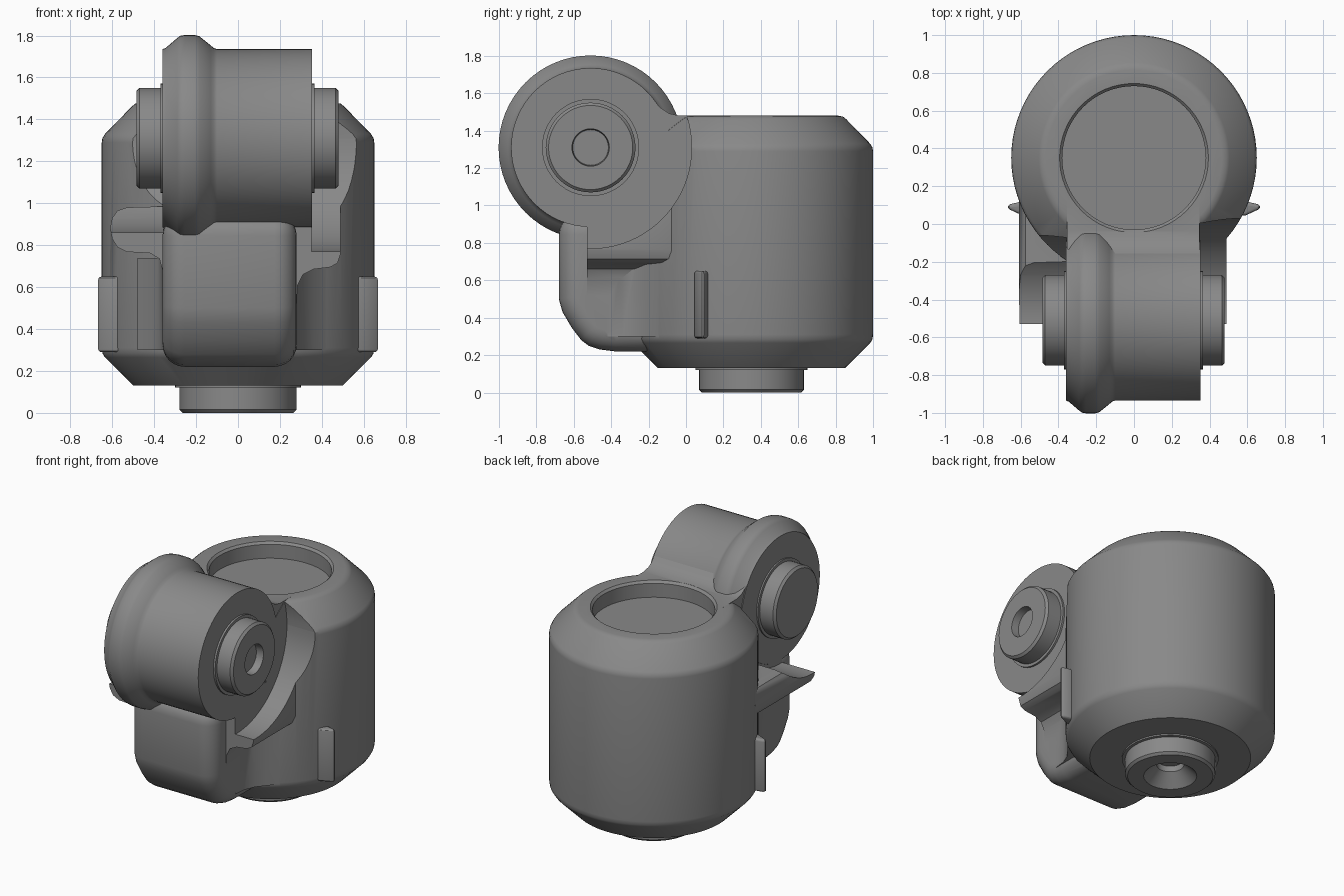
import bpy, bmesh
from math import pi, cos, sin, radians
from mathutils import Matrix, Vector

if "Cube" in bpy.data.objects:
    bpy.data.objects.remove(bpy.data.objects["Cube"])

HINGE = Matrix.Translation((0, -0.51, 1.31)) @ Matrix.Rotation(pi / 2, 4, 'Y')
BARREL = Matrix.Translation((0, 0.35, 0))
grey = bpy.data.materials.new("dark_grey")
grey.diffuse_color = (0.25, 0.25, 0.25, 1)
grey.use_nodes = True
grey.node_tree.nodes["Principled BSDF"].inputs["Base Color"].default_value = grey.diffuse_color


def finish(name, bm):
    bmesh.ops.recalc_face_normals(bm, faces=bm.faces)
    me = bpy.data.meshes.new(name)
    bm.to_mesh(me)
    bm.free()
    me.materials.append(grey)
    ob = bpy.data.objects.new(name, me)
    bpy.context.collection.objects.link(ob)
    return ob


def lathe(name, profile, matrix, n=64):
    """Revolve (radius, height) points; both ends are capped flat."""
    bm = bmesh.new()
    rings = [[bm.verts.new(matrix @ Vector((r * cos(2 * pi * i / n), r * sin(2 * pi * i / n), h)))
              for i in range(n)] for r, h in profile]
    for a, b in zip(rings, rings[1:]):
        for i in range(n):
            j = (i + 1) % n
            bm.faces.new((a[i], a[j], b[j], b[i]))
    bm.faces.new(rings[0])
    bm.faces.new(rings[-1])
    return finish(name, bm)


def extrude(name, points, axis, lo, hi):
    """Extrude a 2D outline along x (y,z points), y (x,z points) or z (x,y points)."""
    bm = bmesh.new()
    put = {'x': lambda p, d: (d, *p), 'y': lambda p, d: (p[0], d, p[1]), 'z': lambda p, d: (*p, d)}[axis]
    ends = [[bm.verts.new(put(p, d)) for p in points] for d in (lo, hi)]
    for e in ends:
        bm.faces.new(e)
    n = len(points)
    for i in range(n):
        j = (i + 1) % n
        bm.faces.new((ends[0][i], ends[0][j], ends[1][j], ends[1][i]))
    return finish(name, bm)


def apply(ob, kind, **settings):
    m = ob.modifiers.new(kind.lower(), kind)
    for k, v in settings.items():
        setattr(m, k, v)
    bpy.context.view_layer.objects.active = ob
    bpy.ops.object.modifier_apply(modifier=m.name)


def bevel(ob, width, segments, angle=60):
    apply(ob, 'BEVEL', width=width, segments=segments, limit_method='ANGLE',
          angle_limit=radians(angle), use_clamp_overlap=False)


def combine(ob, other, operation):
    apply(ob, 'BOOLEAN', object=other, operation=operation, solver='EXACT')
    bpy.data.objects.remove(other)


# Upright barrel with chamfered ends
housing = lathe("housing", [(0.5, 0.13), (0.635, 0.265), (0.647, 0.285), (0.65, 0.31),
                            (0.65, 1.29), (0.647, 1.31), (0.635, 1.33), (0.505, 1.463),
                            (0.49, 1.475), (0.465, 1.48)], BARREL, 80)

# Rounded front block below the hinge
block = extrude("block", [(-.68, .5), (-.66, .43), (-.61, .345), (-.56, .28), (-.52, .25), (-.46, .23),
                          (-.38, .22), (0, .22), (0, .95), (-.68, .95)], 'x', -0.36, 0.28)
bevel(block, 0.105, 6)

# Yoke: side ledges flaring out of the block
yoke = extrude("yoke", [(-.35, .5), (-.36, .68), (-.375, .735), (-.42, .762), (-.53, .768), (-.575, .79),
                        (-.6, .83), (-.61, .88), (-.6, .93), (-.575, .965), (-.53, .98), (-.36, .985),
                        (.355, 1.0), (.49, 1.0), (.49, .76), (.475, .715), (.44, .695), (.36, .685),
                        (.31, .66), (.285, .61), (.279, .5)], 'y', -0.53, 0.12)

# Flared root where the block meets the barrel
root = extrude("root", [(-.2, -.42), (.278, -.42), (.287, -.34), (.315, -.27), (.36, -.215), (.44, -.12),
                        (.3, .1), (-.4, .1), (-.48, -.1), (-.41, -.19), (-.375, -.26),
                        (-.358, -.36)], 'z', 0.3, 0.74)

# Neck between drum and barrel
neck = extrude("neck", [(-.4, .9), (.12, .9), (.12, 1.48), (-.04, 1.481), (-.09, 1.492),
                        (-.14, 1.525), (-.2, 1.6), (-.4, 1.6)], 'x', -0.356, 0.348)
for part in (block, yoke, root, neck):
    combine(housing, part, 'UNION')

# Clearance cuts beside the drum, and the top recess
combine(housing, lathe("cut_right", [(0.54, 0.35), (0.54, 0.9)], HINGE, 80), 'DIFFERENCE')
combine(housing, lathe("cut_left", [(0.45, -0.9), (0.45, -0.358)], HINGE, 80), 'DIFFERENCE')
combine(housing, lathe("cut_recess", [(0.38, 1.37), (0.38, 1.465), (0.395, 1.481), (0.395, 1.7)],
                       BARREL), 'DIFFERENCE')

# Hinge drum with raised collar
lathe("drum", [(0.425, -0.36), (0.431, -0.345), (0.478, -0.29), (0.489, -0.275), (0.492, -0.255),
               (0.492, -0.205), (0.487, -0.185), (0.443, -0.13), (0.43, -0.115), (0.425, -0.1),
               (0.425, 0.353)], HINGE)

# Drum end bosses, the right one with a hole
lathe("right_boss", [(0.26, 0.34), (0.26, 0.366), (0.24, 0.366), (0.24, 0.465), (0.225, 0.48),
                     (0.1, 0.48), (0.095, 0.43)], HINGE, 48)
lathe("left_boss", [(0.26, -0.34), (0.26, -0.37), (0.24, -0.37), (0.24, -0.47), (0.225, -0.485)], HINGE, 48)

# Foot boss with countersunk hole
lathe("foot_boss", [(0.3, 0.14), (0.3, 0.12), (0.28, 0.12), (0.28, 0.015), (0.265, 0),
                    (0.165, 0), (0.085, 0.08), (0.085, 0.12)], BARREL, 48)

# Small tapered side ribs
for side, s in (("left", -1), ("right", 1)):
    rib = extrude(side + "_rib", [(s * x, y) for x, y in (
        (.5, .045), (.59, .045), (.655, .075), (.667, .085), (.667, .095), (.655, .105),
        (.6, .118), (.5, .118))], 'z', 0.29, 0.65)
    bevel(rib, 0.015, 3)

for ob in bpy.data.objects:
    ob.select_set(True)
bpy.context.view_layer.objects.active = housing
bpy.ops.object.shade_smooth_by_angle(angle=radians(30))
